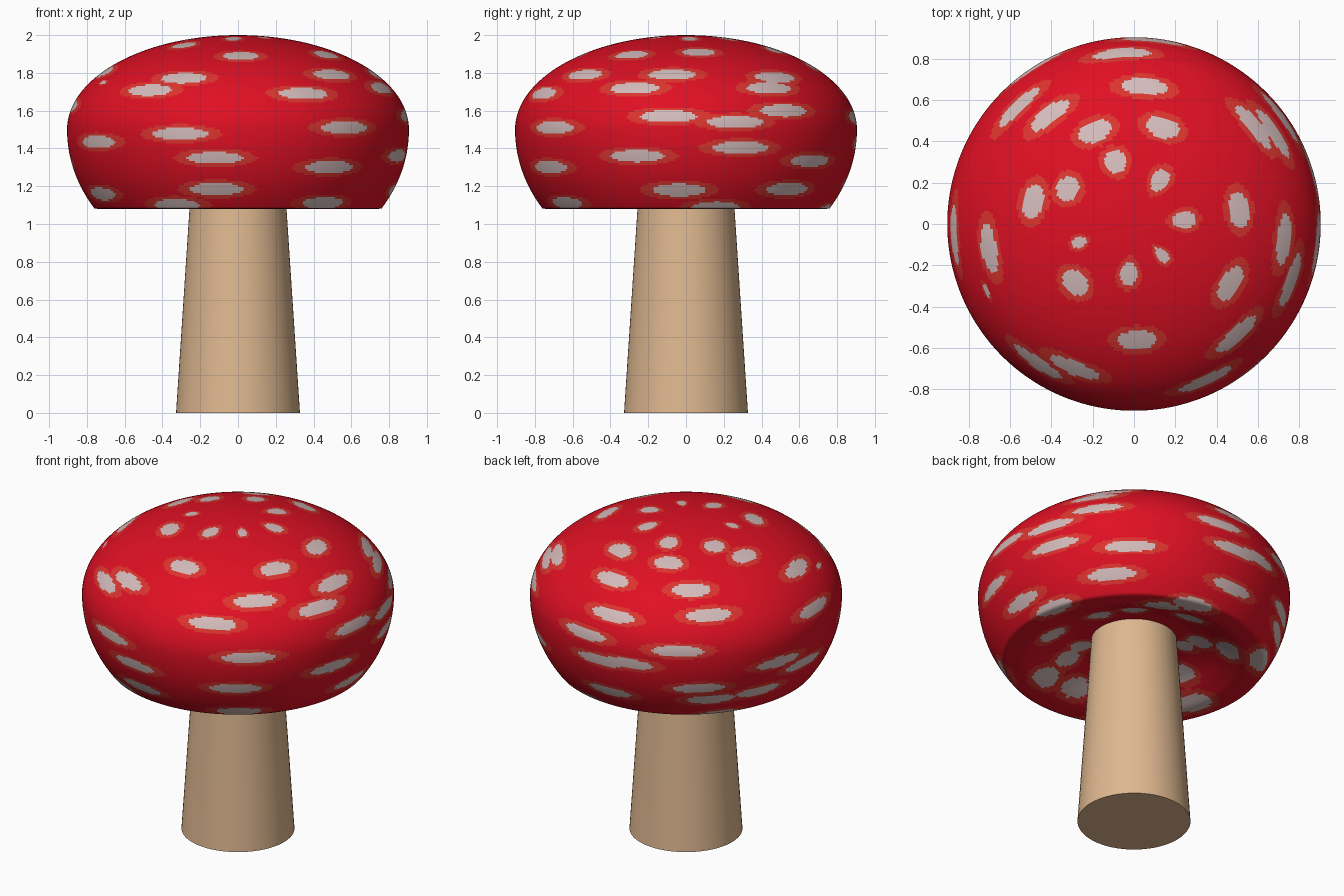
import bpy, bmesh, math
from math import pi, sin, cos, atan2, hypot, radians, asin

if "Cube" in bpy.data.objects:
    bpy.data.objects.remove(bpy.data.objects["Cube"])


def material(name, rgb):
    m = bpy.data.materials.new(name)
    m.diffuse_color = (*rgb, 1)
    m.use_nodes = True
    m.node_tree.nodes["Principled BSDF"].inputs["Base Color"].default_value = m.diffuse_color
    return m


RED = material("cap red", (0.74, 0.005, 0.017))
HALO = material("spot halo red", (0.72, 0.035, 0.028))
PALE = material("spot pale", (0.66, 0.50, 0.50))
TAN = material("stem tan", (0.74, 0.48, 0.28))

# Cap profile as a function of t: 0 = top, pi/2 = widest ring, pi = underside centre
R, Z0, RIM_Z = 0.905, 1.5, 1.08
T_RIM = pi / 2 + (Z0 - RIM_Z) / 0.5
R_RIM = R * math.sqrt(1 - ((Z0 - RIM_Z) / 0.77) ** 2)
UNDER = [(R_RIM, 1.08), (0.64, 1.083), (0.55, 1.118), (0.45, 1.165),
         (0.35, 1.198), (0.2, 1.22), (0.0, 1.22)]


def profile(t):
    if t <= pi / 2:
        return R * sin(t), Z0 + 0.5 * cos(t)
    if t <= T_RIM:
        z = Z0 - 0.5 * (t - pi / 2)
        return R * math.sqrt(1 - ((Z0 - z) / 0.77) ** 2), z
    r = R_RIM * (pi - t) / (pi - T_RIM)
    for (r0, z0), (r1, z1) in zip(UNDER, UNDER[1:]):
        if r >= r1 - 1e-9:
            return r, z0 + (z1 - z0) * (r0 - r) / (r0 - r1)
    return r, UNDER[-1][1]


# Spots on the upper half, given by x, y seen from the top
TOP = [(-.06, .83), (.05, .67), (-.41, .53), (-.19, .45), (.14, .47), (-.09, .30),
       (.125, .21), (-.32, .17), (-.49, .11), (.24, .02), (.51, .07), (-.025, -.24),
       (-.285, -.285), (.47, -.29), (.015, -.565), (-.705, -.12), (.5, -.54),
       (-.29, -.70), (-.565, .57), (.585, .475), (.68, .445), (.73, -.075),
       (.765, -.275), (.35, -.76), (-.47, -.675), (-.875, -.05)]
SMALL = [(-.265, -.09, .6), (.135, -.15, .75), (-.715, -.325, .3)]
# Spots on the flank, given by direction in degrees and height
SIDE = [(-51, 1.51), (-110, 1.478), (-146, 1.435), (-98, 1.35), (-56, 1.30),
        (-153, 1.16), (-98, 1.185), (-115, 1.10), (-54.5, 1.11), (-17, 1.36),
        (-6, 1.57), (17, 1.54), (36, 1.60), (19, 1.405), (48.6, 1.335), (-2.5, 1.18),
        (41, 1.185), (84, 1.565), (122, 1.55), (91, 1.425), (103, 1.444), (130, 1.30),
        (135, 1.21), (93, 1.21), (162, 1.40), (176, 1.32), (155, 1.22), (12, 1.085)]
# Spots on the underside, given by direction in degrees and radius
BELOW = [(-66, .57), (-90, .53), (-61, .41), (-50, .31), (150, .29), (136, .38),
         (135, .55), (188, .42), (196, .63), (140, .74), (-17, .51), (50, .42),
         (20, .40), (215, .34), (235, .60), (250, .40), (65, .62), (90, .50), (78, .73)]

spots = [(atan2(y, x), asin(hypot(x, y) / R), 1.0) for x, y in TOP]
spots += [(atan2(y, x), asin(hypot(x, y) / R), s) for x, y, s in SMALL]
spots += [(radians(a), math.acos((z - Z0) / 0.5) if z > Z0 else pi / 2 + (Z0 - z) / 0.5, 1.0)
          for a, z in SIDE]
spots += [(radians(a), pi - r / R_RIM * (pi - T_RIM), 1.0) for a, r in BELOW]


def spot_colour(u, t, near):
    best = 9.0
    for su, st, s in near:
        du = (u - su + pi) % (2 * pi) - pi
        best = min(best, hypot(du / (0.17 * s), (t - st) / (0.066 * s)))
    return 2 if best < 1 else 1 if best < 1.5 else 0


# Cap: fine lathed shell, faces coloured by distance to the spots
SEG, ROWS = 360, 150
bm = bmesh.new()
top = bm.verts.new((0, 0, profile(0)[1]))
bottom = bm.verts.new((0, 0, profile(pi)[1]))
rings = []
for i in range(1, ROWS):
    r, z = profile(pi * i / ROWS)
    rings.append([bm.verts.new((r * cos(2 * pi * j / SEG), r * sin(2 * pi * j / SEG), z))
                  for j in range(SEG)])
for i in range(ROWS):
    t = pi * (i + 0.5) / ROWS
    near = [s for s in spots if abs(s[1] - t) < 0.11]
    for j in range(SEG):
        k = (j + 1) % SEG
        if i == 0:
            loop = (top, rings[0][j], rings[0][k])
        elif i == ROWS - 1:
            loop = (rings[-1][j], bottom, rings[-1][k])
        else:
            loop = (rings[i - 1][j], rings[i][j], rings[i][k], rings[i - 1][k])
        f = bm.faces.new(loop)
        f.smooth = True
        f.material_index = spot_colour(2 * pi * (j + 0.5) / SEG, t, near)
mesh = bpy.data.meshes.new("cap")
bm.to_mesh(mesh)
bm.free()
for m in (RED, HALO, PALE):
    mesh.materials.append(m)
bpy.context.collection.objects.link(bpy.data.objects.new("cap", mesh))

# Stem: tapered cylinder running into the hollow under the cap
H = 1.23
bpy.ops.mesh.primitive_cone_add(vertices=64, radius1=0.328, radius2=0.247, depth=H,
                                location=(0, 0, H / 2))
stem = bpy.context.object
stem.name = "stem"
stem.data.materials.append(TAN)
bpy.ops.object.shade_smooth_by_angle()
